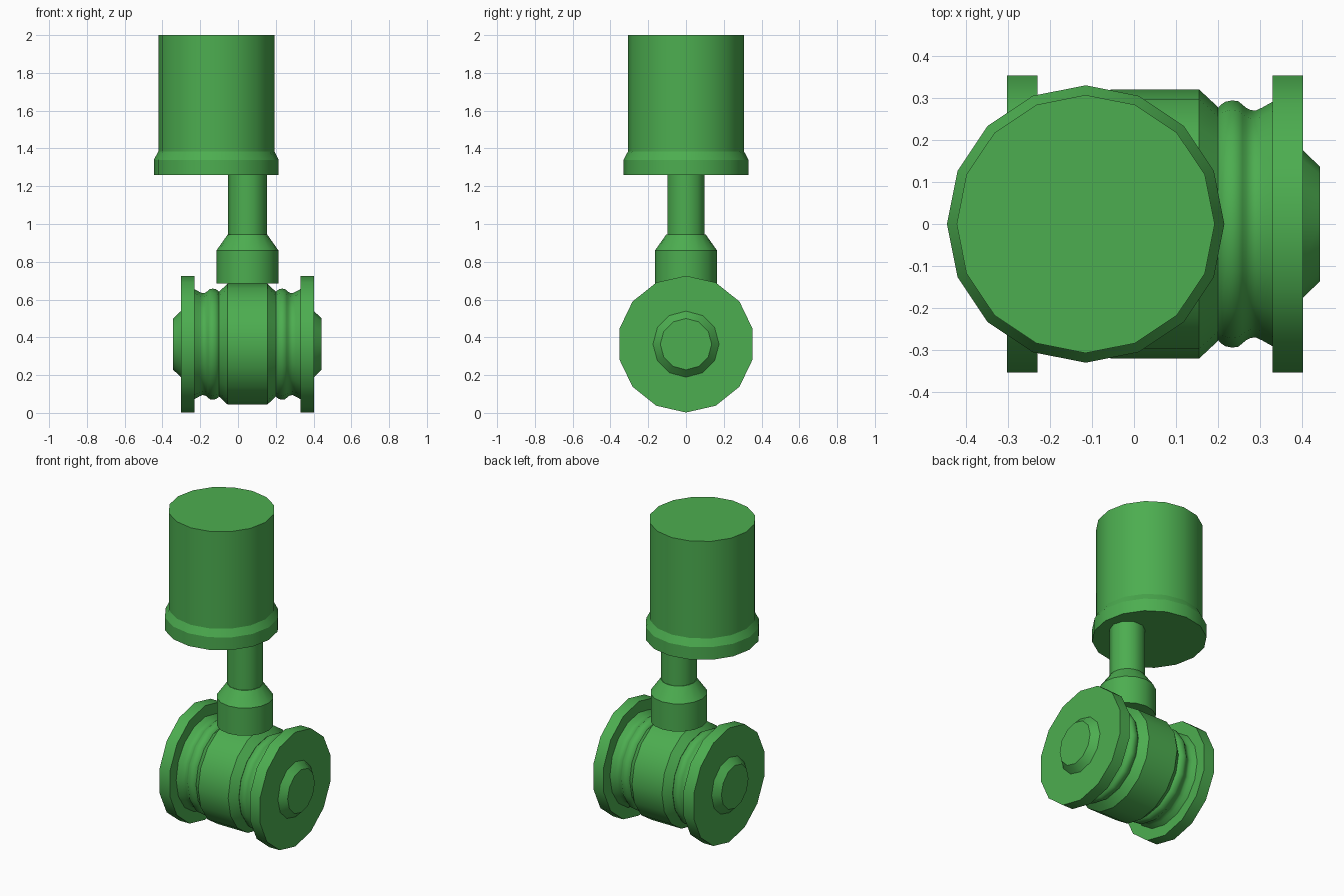
import bpy, bmesh
from math import sin, cos, pi, radians
from mathutils import Vector

if "Cube" in bpy.data.objects:
    bpy.data.objects.remove(bpy.data.objects["Cube"])

green = bpy.data.materials.new("green_paint")
green.diffuse_color = (0.073, 0.42, 0.08, 1)
green.use_nodes = True
green.node_tree.nodes["Principled BSDF"].inputs["Base Color"].default_value = green.diffuse_color


def lathe(name, profile, sides, centre, axis='Z', angle=28):
    """Capped solid of revolution from (position along axis, radius) points."""
    bm = bmesh.new()
    rings = []
    for h, r in profile:
        ring = []
        for i in range(sides):
            a = 2 * pi * i / sides
            u, v = r * cos(a), r * sin(a)
            p = Vector((u, v, h)) if axis == 'Z' else Vector((h, v, u))
            ring.append(bm.verts.new(p + Vector(centre)))
        rings.append(ring)
    for a, b in zip(rings, rings[1:]):
        for i in range(sides):
            j = (i + 1) % sides
            bm.faces.new((a[i], a[j], b[j], b[i]))
    bm.faces.new(rings[0])
    bm.faces.new(rings[-1])
    bmesh.ops.recalc_face_normals(bm, faces=bm.faces)
    mesh = bpy.data.meshes.new(name)
    bm.to_mesh(mesh)
    bm.free()
    mesh.materials.append(green)
    ob = bpy.data.objects.new(name, mesh)
    bpy.context.collection.objects.link(ob)
    bpy.ops.object.select_all(action='DESELECT')
    bpy.context.view_layer.objects.active = ob
    ob.select_set(True)
    bpy.ops.object.shade_smooth_by_angle(angle=radians(angle))
    return ob


# Upper actuator housing with its flared rim
lathe("actuator_housing",
      [(1.26, 0.33), (1.34, 0.33), (1.385, 0.307), (2.0, 0.307)],
      16, (-0.115, 0, 0), angle=25)

# Stem and collar
lathe("stem", [(0.94, 0.103), (1.26, 0.103)], 10, (0.05, 0, 0), angle=40)
lathe("collar", [(0.685, 0.164), (0.86, 0.164), (0.945, 0.104)],
      16, (0.05, 0, 0))

# Horizontal valve body
AXIS = (0.05, 0, 0.364)
lathe("valve_body", [(-0.15, 0.278), (-0.105, 0.32), (0.105, 0.32), (0.15, 0.278)],
      16, AXIS, 'X')

# Mirrored ends: ribbed neck, flange and hub
neck = [(0.15, 0.276), (0.157, 0.284), (0.168, 0.291), (0.183, 0.294),
        (0.198, 0.292), (0.208, 0.284), (0.217, 0.276), (0.228, 0.271),
        (0.24, 0.27), (0.255, 0.277), (0.28, 0.291)]
for side, s in (("left", -1), ("right", 1)):
    lathe(side + "_ribbed_neck", [(s * h, r) for h, r in neck], 16, AXIS, 'X', 35)
    lathe(side + "_flange", [(s * 0.28, 0.362), (s * 0.352, 0.362)], 14, AXIS, 'X')
    lathe(side + "_hub", [(s * 0.352, 0.175), (s * 0.393, 0.136)], 12, AXIS, 'X', 31)
